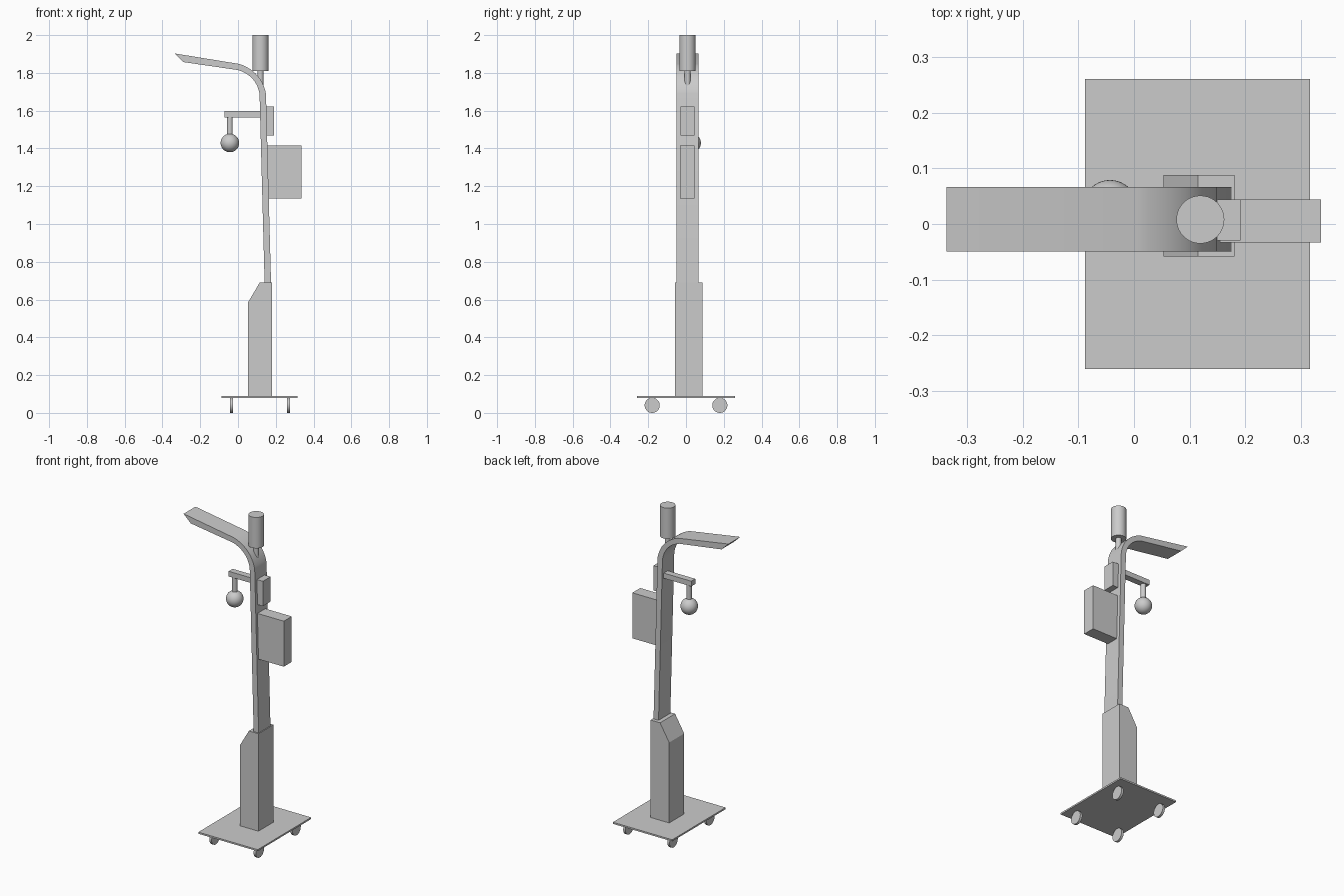
import bpy, bmesh, math
from mathutils import Matrix

if "Cube" in bpy.data.objects:
    bpy.data.objects.remove(bpy.data.objects["Cube"])


def finish(name, bm, smooth=False):
    bmesh.ops.recalc_face_normals(bm, faces=bm.faces)
    mesh = bpy.data.meshes.new(name)
    bm.to_mesh(mesh)
    bm.free()
    ob = bpy.data.objects.new(name, mesh)
    bpy.context.collection.objects.link(ob)
    if smooth:
        bpy.ops.object.select_all(action='DESELECT')
        ob.select_set(True)
        bpy.context.view_layer.objects.active = ob
        bpy.ops.object.shade_smooth_by_angle(angle=math.radians(30))
    return ob


def extrude_xz(name, profile, y0, y1, smooth=False):
    bm = bmesh.new()
    face = bm.faces.new([bm.verts.new((x, y0, z)) for x, z in profile])
    ext = bmesh.ops.extrude_face_region(bm, geom=[face])
    moved = [v for v in ext["geom"] if isinstance(v, bmesh.types.BMVert)]
    bmesh.ops.translate(bm, verts=moved, vec=(0, y1 - y0, 0))
    return finish(name, bm, smooth)


def box(name, x0, x1, y0, y1, z0, z1):
    return extrude_xz(name, [(x0, z0), (x1, z0), (x1, z1), (x0, z1)], y0, y1)


def cylinder(name, center, radius, depth, axis='Z', segments=40):
    rot = Matrix.Rotation(math.pi / 2, 4, 'Y') if axis == 'X' else Matrix()
    bm = bmesh.new()
    bmesh.ops.create_cone(bm, cap_ends=True, segments=segments, radius1=radius,
                          radius2=radius, depth=depth,
                          matrix=Matrix.Translation(center) @ rot)
    return finish(name, bm, True)


def bend(a, c, b, n=14):
    pts = []
    for i in range(n + 1):
        t = i / n
        pts.append(tuple((1 - t) ** 2 * p + 2 * t * (1 - t) * q + t * t * r
                         for p, q, r in zip(a, c, b)))
    return pts


# Wheeled base plate
box("base_plate", -0.088, 0.316, -0.26, 0.26, 0.08, 0.09)
for x, side in ((-0.034, "left"), (0.267, "right")):
    for y, end in ((-0.179, "front"), (0.179, "back")):
        cylinder(f"wheel_{end}_{side}", (x, y, 0.04), 0.04, 0.015, 'X', 32)

# Lower housing with chamfered edge
extrude_xz("lower_housing", [(0.053, 0.09), (0.18, 0.09), (0.18, 0.69),
                             (0.115, 0.69), (0.053, 0.585)], -0.058, 0.088)

# Leaning pole that bends into the overhanging lamp arm
outer = bend((0.148, 1.69), (0.125, 1.807), (0.008, 1.847))
inner = bend((0.114, 1.69), (0.096, 1.785), (0.0, 1.815))
profile = ([(0.141, 0.685), (0.175, 0.685)] + outer
           + [(-0.336, 1.903), (-0.288, 1.857)] + inner[::-1])
extrude_xz("pole_and_lamp_arm", profile, -0.049, 0.066, True)

# Antenna on top
cylinder("antenna_stem", (0.119, 0.008, 1.775), 0.016, 0.09)
cylinder("antenna_body", (0.119, 0.008, 1.905), 0.043, 0.19)

# Hanging ball camera on its bracket
box("camera_bracket", -0.071, 0.125, 0.011, 0.05, 1.565, 1.597)
cylinder("camera_stem", (-0.043, 0.03, 1.515), 0.015, 0.1)
bm = bmesh.new()
bmesh.ops.create_uvsphere(bm, u_segments=32, v_segments=20, radius=0.049,
                          matrix=Matrix.Translation((-0.043, 0.03, 1.429)))
finish("camera_ball", bm, True)

# Equipment boxes on the rear of the pole
box("small_equipment_box", 0.145, 0.191, -0.03, 0.044, 1.468, 1.621)
box("large_equipment_box", 0.155, 0.335, -0.033, 0.044, 1.135, 1.415)
